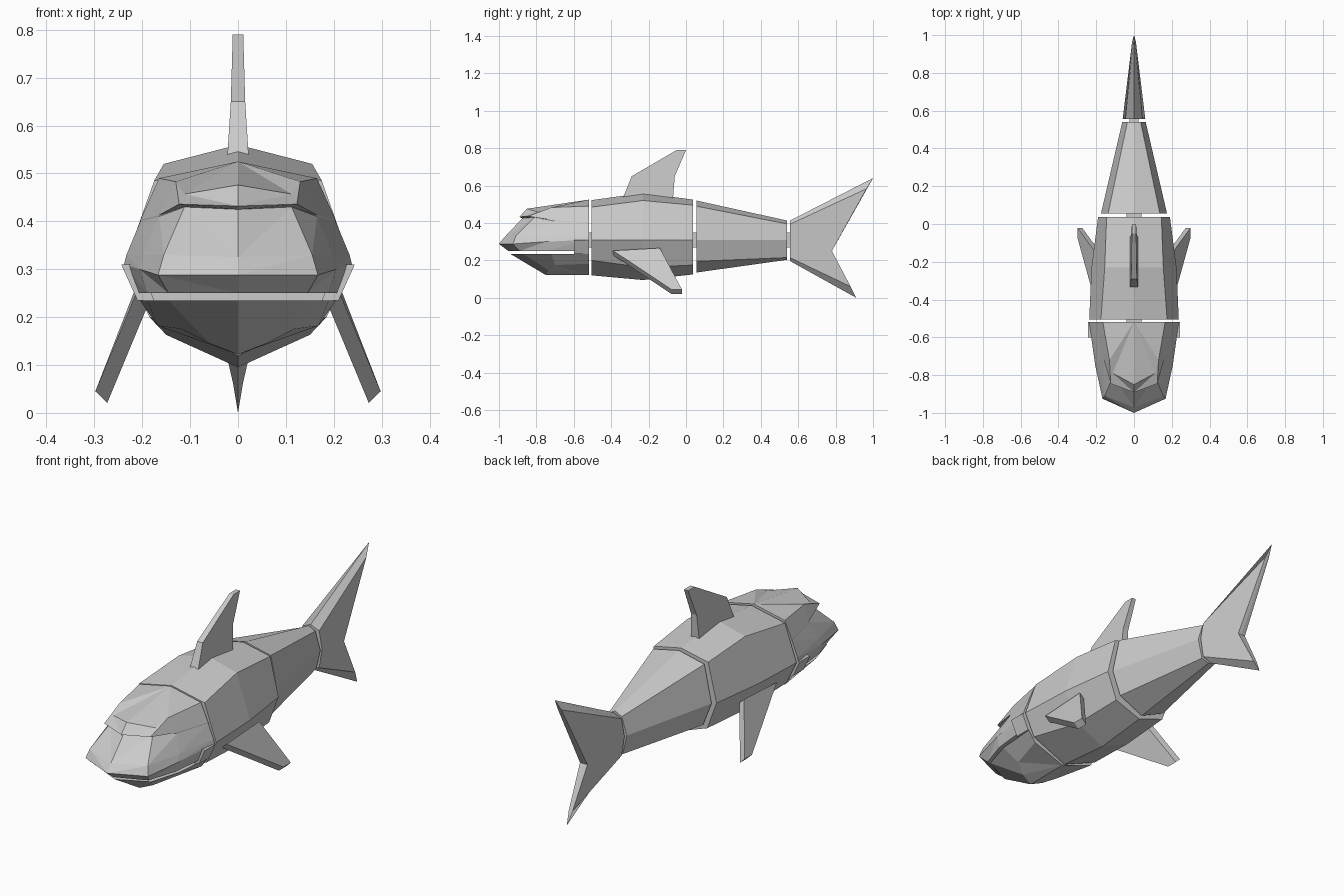
import bpy, bmesh


def finish(name, polys):
    """Make one flat-shaded object from right-half polygons, mirrored across x = 0."""
    bm = bmesh.new()
    for s in (1, -1):
        for poly in polys:
            pts = []
            for p in poly:
                if p not in pts:
                    pts.append(p)
            if len(pts) > 2:
                bm.faces.new([bm.verts.new((s * x, y, z)) for x, y, z in pts])
    bmesh.ops.remove_doubles(bm, verts=bm.verts, dist=0.0005)
    bmesh.ops.recalc_face_normals(bm, faces=bm.faces)
    me = bpy.data.meshes.new(name)
    bm.to_mesh(me)
    bm.free()
    ob = bpy.data.objects.new(name, me)
    bpy.context.collection.objects.link(ob)


def loft(name, rows, split=False):
    """Skin half-rows that run from centre line to centre line, and cap both ends."""
    polys = []
    for a, b in zip(rows, rows[1:]):
        for i in range(len(a) - 1):
            if split:
                polys += [(a[i], a[i + 1], b[i + 1]), (a[i], b[i + 1], b[i])]
            else:
                polys.append((a[i], a[i + 1], b[i + 1], b[i]))
    for r in (rows[0], rows[-1]):
        polys += [(r[-1], r[i], r[i + 1]) for i in range(len(r) - 2)]
    finish(name, polys)


def slab(name, a, b, cap=True):
    """Join two matching outlines; cap=False leaves b open on the mirror plane."""
    n = len(a)
    polys = [tuple(a)] + ([tuple(b)] if cap else [])
    polys += [(a[i], a[(i + 1) % n], b[(i + 1) % n], b[i]) for i in range(n)]
    finish(name, polys)


def section(y, top, sh, mid, low, bottom):
    return [(0, y, top), (sh[0], y, sh[1]), (mid, y, 0.31),
            (low[0], y, low[1]), (0, y, bottom)]


# Body segments
loft("middle_body", [
    section(-0.505, 0.522, (0.175, 0.485), 0.237, (0.185, 0.2), 0.12),
    section(-0.23, 0.56, (0.155, 0.52), 0.225, (0.15, 0.163), 0.095),
    section(0.038, 0.525, (0.145, 0.495), 0.19, (0.14, 0.175), 0.125)])
loft("rear_body", [
    section(0.055, 0.52, (0.137, 0.49), 0.175, (0.13, 0.195), 0.135),
    section(0.54, 0.413, (0.035, 0.395), 0.062, (0.04, 0.215), 0.203)])

# Upper head, from the mouth line up to the forehead
BACK = -0.518
loft("upper_head", [
    [(0, -0.95, 0.25), (0.145, -0.89, 0.25), (0.19, -0.75, 0.25),
     (0.215, BACK, 0.25), (0, BACK, 0.25)],
    [(0, -1.0, 0.288), (0.167, -0.925, 0.288), (0.205, -0.75, 0.3),
     (0.238, BACK, 0.31), (0, BACK, 0.31)],
    [(0, -0.97, 0.325), (0.155, -0.91, 0.33), (0.198, -0.73, 0.33),
     (0.233, BACK, 0.33), (0, BACK, 0.33)],
    [(0, -0.875, 0.425), (0.112, -0.81, 0.43), (0.165, -0.70, 0.41),
     (0.204, BACK, 0.4), (0, BACK, 0.4)],
    [(0, -0.892, 0.432), (0.123, -0.845, 0.436), (0.165, -0.70, 0.413),
     (0.204, BACK, 0.403), (0, BACK, 0.403)],
    [(0, -0.85, 0.476), (0.112, -0.79, 0.457), (0.13, -0.72, 0.483),
     (0.165, BACK, 0.49), (0, BACK, 0.525)]], split=True)

# Lower jaw with hinge plates
loft("lower_jaw", [
    [(0, -0.94, 0.235), (0.145, -0.87, 0.235), (0.19, -0.72, 0.235),
     (0.205, BACK, 0.235), (0, BACK, 0.235)],
    [(0, -0.75, 0.122), (0.06, -0.735, 0.145), (0.117, -0.70, 0.175),
     (0.168, BACK, 0.182), (0, BACK, 0.122)]])
hinge = [(0.205, 0.31), (0.244, 0.31), (0.21, 0.235), (0.175, 0.235)]
slab("jaw_hinge", [(x, -0.6, z) for x, z in hinge], [(x, BACK, z) for x, z in hinge])

# Joint pins between the segments
for name, y, w in (("neck_joint", -0.512, 0.04), ("waist_joint", 0.046, 0.04),
                   ("tail_joint", 0.548, 0.025)):
    ring = [(0, 0.27), (w, 0.27), (w, 0.35), (0, 0.35)]
    loft(name, [[(x, y + d, z) for x, z in ring] for d in (-0.025, 0.025)])

# Dorsal fin
dorsal = [(-0.335, 0.54, 0.022), (-0.29, 0.65, 0.015), (-0.05, 0.79, 0.011),
          (0.0, 0.79, 0.011), (-0.06, 0.65, 0.015), (-0.07, 0.525, 0.022)]
slab("dorsal_fin", [(w, y, z) for y, z, w in dorsal],
     [(0, y, z) for y, z, w in dorsal], cap=False)

# Tail fin: flat sides sloping out to a centre ridge
side = [(0.555, 0.393, 0.045), (0.965, 0.583, 0.01), (0.78, 0.25, 0.02),
        (0.88, 0.06, 0.01), (0.555, 0.215, 0.045), (0.555, 0.31, 0.06)]
ridge = [(0.555, 0.412), (1.0, 0.64), (0.78, 0.25), (0.91, 0.0),
         (0.555, 0.197), (0.555, 0.31)]
slab("tail_fin", [(w, y, z) for y, z, w in side], [(0, y, z) for y, z in ridge], cap=False)

# Pectoral fins
outer = [(0.212, -0.39, 0.252), (0.212, -0.14, 0.266), (0.298, -0.022, 0.045),
         (0.298, -0.078, 0.045)]
slab("pectoral_fins", outer, [(x - 0.025, y, z - 0.024) for x, y, z in outer])
